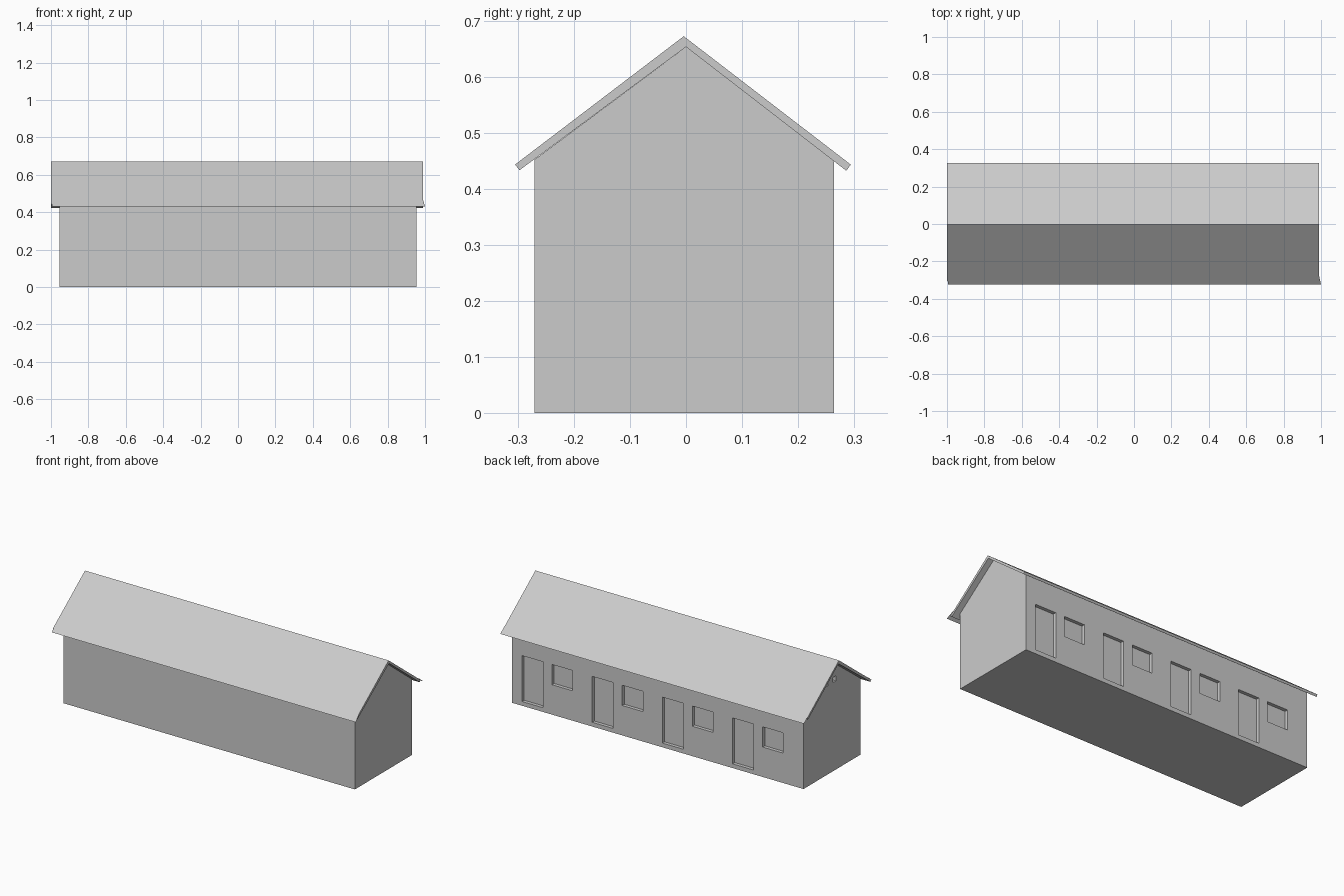
import bpy, bmesh

cube = bpy.data.objects.get("Cube")
if cube:
    bpy.data.objects.remove(cube, do_unlink=True)

grey = bpy.data.materials.new("plain_grey")
grey.use_nodes = True
grey.diffuse_color = (0.6, 0.6, 0.6, 1)
bsdf = next(n for n in grey.node_tree.nodes if n.type == 'BSDF_PRINCIPLED')
bsdf.inputs["Base Color"].default_value = (0.6, 0.6, 0.6, 1)


def add_object(name, bm):
    mesh = bpy.data.meshes.new(name)
    bm.to_mesh(mesh)
    bm.free()
    mesh.materials.append(grey)
    obj = bpy.data.objects.new(name, mesh)
    bpy.context.collection.objects.link(obj)
    return obj


def extrude_along_x(name, profile, x0, x1):
    """Solid from a (y, z) outline swept from x0 to x1."""
    bm = bmesh.new()
    face = bm.faces.new([bm.verts.new((x0, y, z)) for y, z in profile])
    swept = bmesh.ops.extrude_face_region(bm, geom=[face])["geom"]
    moved = [v for v in swept if isinstance(v, bmesh.types.BMVert)]
    bmesh.ops.translate(bm, verts=moved, vec=(x1 - x0, 0, 0))
    bmesh.ops.recalc_face_normals(bm, faces=bm.faces)
    return add_object(name, bm)


def add_box(bm, lo, hi):
    verts = bmesh.ops.create_cube(bm, size=1)["verts"]
    for v in verts:
        v.co = [lo[i] if v.co[i] < 0 else hi[i] for i in range(3)]


def add_sheet(name, corners):
    bm = bmesh.new()
    face = bm.faces.new([bm.verts.new(c) for c in corners])
    face.normal_update()
    if face.normal.z < 0:
        face.normal_flip()
    return add_object(name, bm)


# Long gabled body
FRONT, BACK, END = -0.27, 0.264, 0.955
walls = extrude_along_x("walls", [(FRONT, 0), (BACK, 0), (BACK, 0.449),
                                  (0, 0.653), (FRONT, 0.452)], -END, END)

# Recessed doors and windows along the back wall, small vents in one gable
DEPTH = 0.02
bm = bmesh.new()
for i in range(4):
    x = 0.89 - 0.46 * i
    add_box(bm, (x - 0.137, BACK - DEPTH, 0.025), (x, BACK + 0.1, 0.297))
    add_box(bm, (x - 0.332, BACK - DEPTH, 0.177), (x - 0.197, BACK + 0.1, 0.297))
for y in (0.05, -0.025):
    add_box(bm, (-END - 0.1, y - 0.015, 0.525), (-END + DEPTH, y + 0.015, 0.555))
cutter = add_object("opening_cutter", bm)
cutter.hide_render = True
cut = walls.modifiers.new("openings", 'BOOLEAN')
cut.operation = 'DIFFERENCE'
cut.solver = 'EXACT'
cut.object = cutter
bpy.context.view_layer.objects.active = walls
bpy.ops.object.modifier_apply(modifier=cut.name)
bpy.data.objects.remove(cutter, do_unlink=True)

# Roof slab
LEFT, RIGHT = -1.0, 0.99
extrude_along_x("roof", [(-0.305, 0.443), (-0.004, 0.672), (0.294, 0.443),
                         (0.286, 0.432), (0, 0.653), (-0.297, 0.433)], LEFT, RIGHT)

# Thin roof covering reaching past the eaves
add_sheet("front_eave_sheet", [(LEFT, -0.28, 0.464), (RIGHT, -0.28, 0.464),
                               (1.0, -0.324, 0.43), (-0.993, -0.324, 0.43)])
add_sheet("back_eave_sheet", [(LEFT, 0.28, 0.456), (RIGHT, 0.28, 0.456),
                              (RIGHT, 0.325, 0.422), (LEFT, 0.325, 0.422)])
